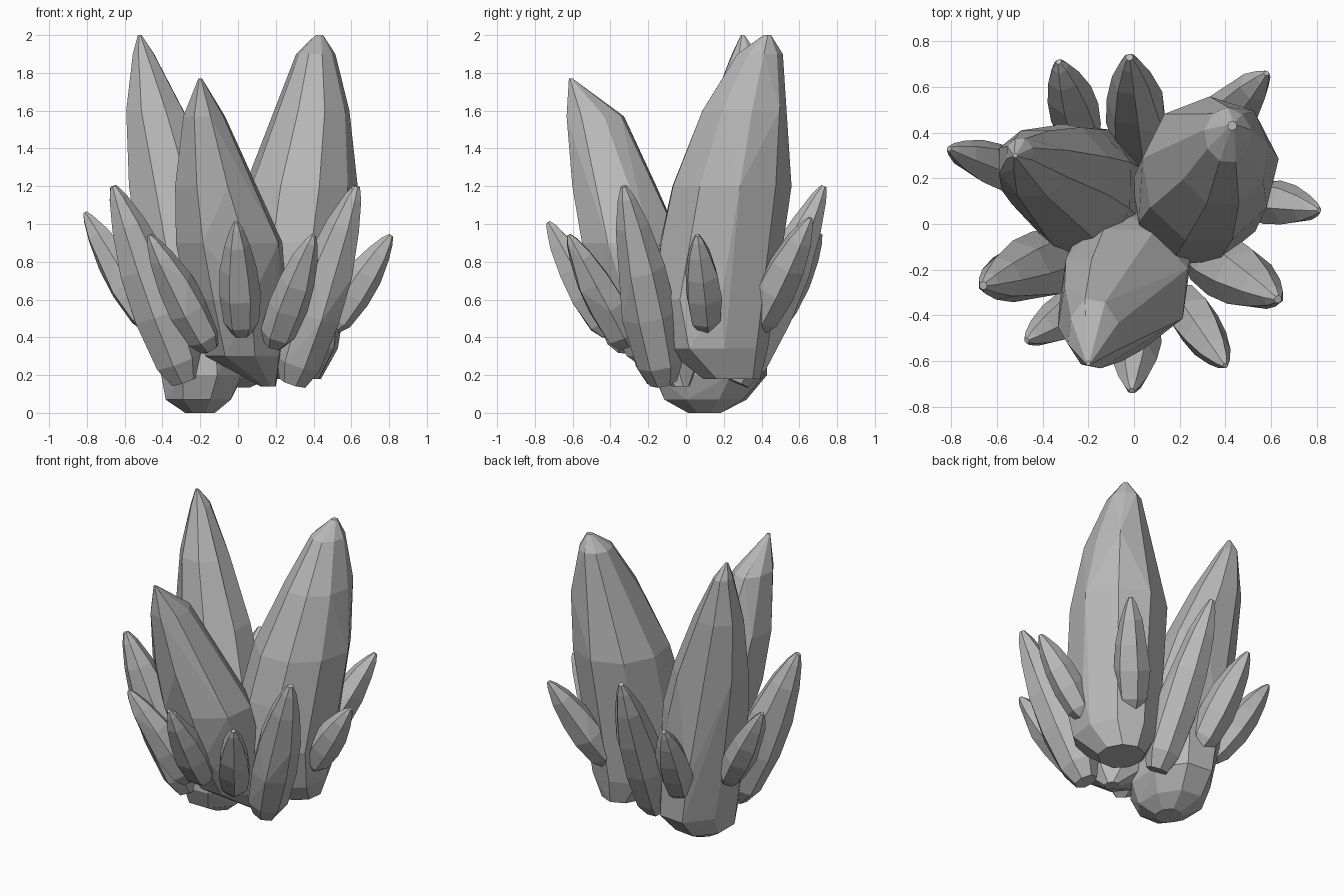
import bpy, bmesh, math, random
from mathutils import Vector

cube = bpy.data.objects.get("Cube")
if cube:
    bpy.data.objects.remove(cube, do_unlink=True)

rng = random.Random(4)

# One stone colour for every crystal
stone = bpy.data.materials.new("grey_stone")
stone.use_nodes = True
colour = (0.48, 0.48, 0.48, 1)
stone.diffuse_color = colour
stone.node_tree.nodes["Principled BSDF"].inputs["Base Color"].default_value = colour


def hull_object(name, points):
    """Wrap points in a convex, flat-faceted crystal."""
    bm = bmesh.new()
    for p in points:
        bm.verts.new(p)
    res = bmesh.ops.convex_hull(bm, input=bm.verts[:])
    loose = {v for v in res["geom_interior"] + res["geom_unused"]
             if isinstance(v, bmesh.types.BMVert)}
    bmesh.ops.delete(bm, geom=list(loose), context="VERTS")
    bmesh.ops.dissolve_limit(bm, angle_limit=math.radians(5),
                             verts=bm.verts[:], edges=bm.edges[:])
    bmesh.ops.recalc_face_normals(bm, faces=bm.faces[:])
    mesh = bpy.data.meshes.new(name)
    bm.to_mesh(mesh)
    bm.free()
    mesh.materials.append(stone)
    obj = bpy.data.objects.new(name, mesh)
    bpy.context.collection.objects.link(obj)


def ring(centre, u, v, sides, twist):
    """Points around an ellipse with half axes u and v, slightly uneven."""
    for i in range(sides):
        a = twist + math.tau * i / sides
        k = rng.uniform(0.99, 1.07)
        yield centre + (u * math.cos(a) + v * math.sin(a)) * k


def big_crystal(name, slices, sides, twist):
    """Slices are height, centre x, centre y, half width, half depth."""
    pts = []
    for z, x, y, rx, ry in slices:
        pts += ring(Vector((x, y, z)), Vector((rx, 0, 0)), Vector((0, ry, 0)),
                    sides, twist)
    hull_object(name, pts)


# Shard outline: fraction of the length, fraction of the radius
PROFILE = [(0, 0.5), (0.1, 0.84), (0.35, 1), (0.58, 0.9), (0.8, 0.62),
           (0.94, 0.32), (1, 0.12)]


def shard(name, base, tip, radius, sides=6):
    base, tip = Vector(base), Vector(tip)
    axis = (tip - base).normalized()
    side = axis.cross(Vector((0, 0, 1))).normalized()
    out = side.cross(axis)
    twist = rng.uniform(0, 1)
    pts = []
    for t, r in PROFILE:
        pts += ring(base.lerp(tip, t), side * radius * r, out * radius * r,
                    sides, twist)
    hull_object(name, pts)


# Three large crystals
big_crystal("tall_left_crystal", [
    (0.18, 0.3, 0.24, 0.14, 0.15), (0.34, 0.28, 0.16, 0.25, 0.27),
    (0.6, 0.28, 0.13, 0.28, 0.31), (0.9, 0.29, 0.17, 0.29, 0.31),
    (1.2, 0.33, 0.23, 0.29, 0.31), (1.6, 0.39, 0.31, 0.2, 0.23),
    (1.9, 0.41, 0.39, 0.1, 0.12), (2.0, 0.43, 0.43, 0.02, 0.02)], 9, 0.17)
big_crystal("tall_right_crystal", [
    (0.0, -0.2, 0.1, 0.08, 0.09), (0.07, -0.21, 0.1, 0.18, 0.22),
    (0.2, -0.19, 0.13, 0.23, 0.31), (0.5, -0.22, 0.15, 0.26, 0.29),
    (0.9, -0.27, 0.18, 0.27, 0.26), (1.2, -0.34, 0.22, 0.24, 0.21),
    (1.6, -0.44, 0.27, 0.16, 0.15), (1.9, -0.5, 0.31, 0.06, 0.07),
    (2.0, -0.52, 0.3, 0.01, 0.01)], 8, 0.35)
big_crystal("front_crystal", [
    (0.14, 0.16, -0.03, 0.04, 0.05), (0.3, 0.03, -0.12, 0.2, 0.2),
    (0.6, -0.01, -0.2, 0.26, 0.27), (0.9, -0.05, -0.28, 0.28, 0.27),
    (1.2, -0.12, -0.38, 0.21, 0.22), (1.57, -0.18, -0.48, 0.11, 0.15),
    (1.77, -0.2, -0.61, 0.01, 0.01)], 8, 0.3)

# Medium shards that reach down to the root
shard("front_right_medium_shard", (-0.28, -0.13, 0.17), (-0.66, -0.27, 1.2), 0.15, 7)
shard("front_left_medium_shard", (0.29, -0.12, 0.16), (0.63, -0.33, 1.2), 0.145, 7)
shard("back_medium_shard", (0.04, 0.27, 0.16), (-0.02, 0.73, 1.2), 0.135, 7)

# Small shards around the rim
shard("front_small_shard", (0.02, -0.4, 0.42), (-0.01, -0.73, 1.01), 0.105)
shard("front_right_small_shard", (-0.15, -0.31, 0.34), (-0.47, -0.51, 0.94), 0.105)
shard("front_left_small_shard", (0.19, -0.31, 0.36), (0.4, -0.62, 0.94), 0.105)
shard("left_small_shard", (0.49, 0.11, 0.45), (0.81, 0.06, 0.94), 0.1)
shard("back_left_small_shard", (0.32, 0.37, 0.45), (0.58, 0.66, 1.03), 0.11)
shard("back_right_small_shard", (-0.22, 0.37, 0.38), (-0.33, 0.71, 0.95), 0.11)
shard("right_small_shard", (-0.46, 0.2, 0.46), (-0.81, 0.33, 1.06), 0.1)
